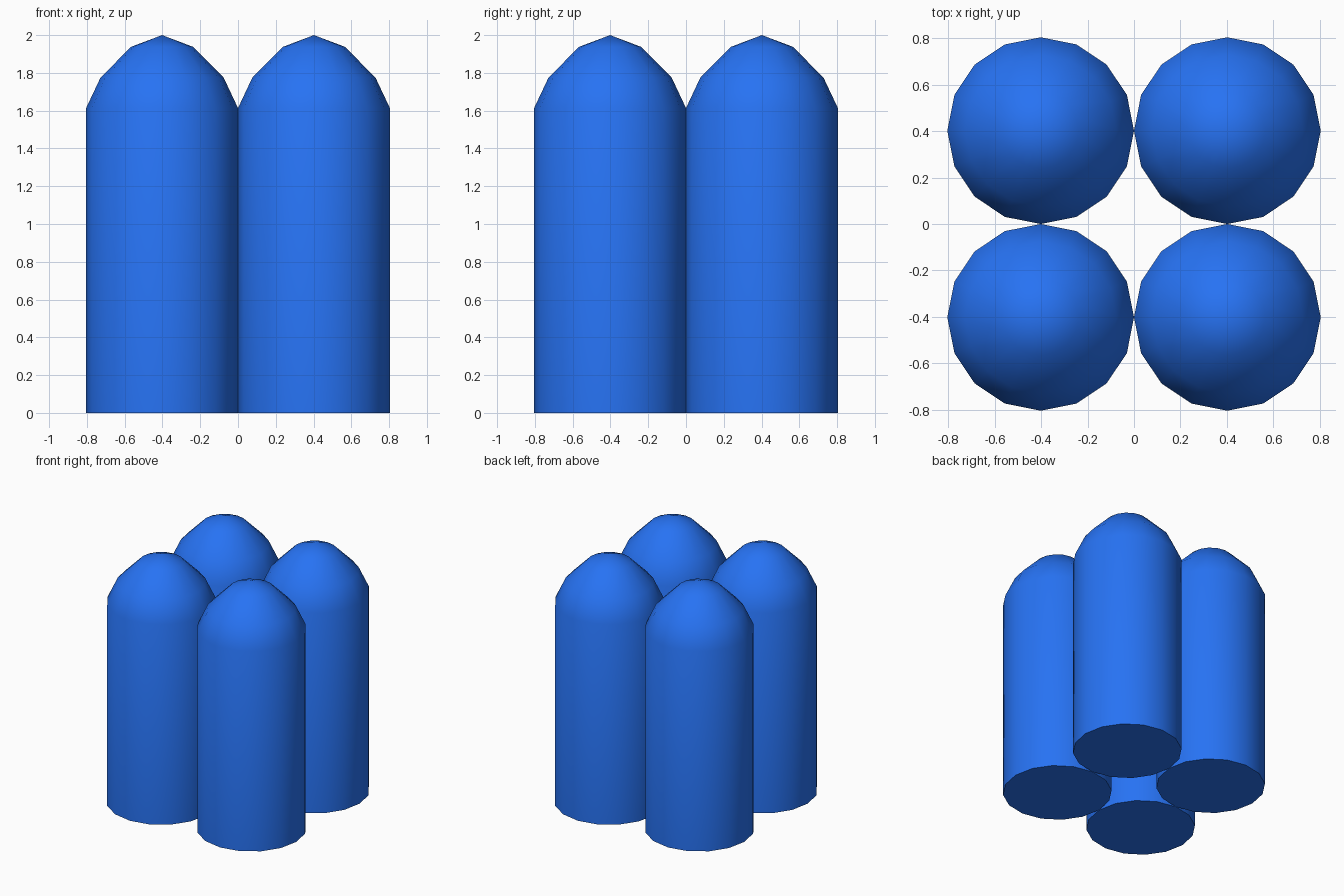
import bpy, bmesh, math

if "Cube" in bpy.data.objects:
    bpy.data.objects.remove(bpy.data.objects["Cube"])

SIDES = 16
R = 0.402
# (radius, height) from base rim to the last ring below the tip
PROFILE = [(R, 0.0), (R, 1.614), (0.326, 1.775), (0.164, 1.938)]

blue = bpy.data.materials.new("blue")
blue.diffuse_color = (0.02, 0.17, 0.9, 1)
blue.use_nodes = True
blue.node_tree.nodes["Principled BSDF"].inputs["Base Color"].default_value = blue.diffuse_color


def rounded_post(name, cx, cy):
    bm = bmesh.new()
    # Stacked rings
    rings = [[bm.verts.new((r * math.cos(2 * math.pi * i / SIDES),
                            r * math.sin(2 * math.pi * i / SIDES), z))
              for i in range(SIDES)] for r, z in PROFILE]
    for low, high in zip(rings, rings[1:]):
        for i in range(SIDES):
            j = (i + 1) % SIDES
            bm.faces.new((low[i], low[j], high[j], high[i]))
    # Domed tip and flat base
    tip = bm.verts.new((0, 0, 2.0))
    for i in range(SIDES):
        bm.faces.new((rings[-1][i], rings[-1][(i + 1) % SIDES], tip))
    bm.faces.new(rings[0][::-1])
    mesh = bpy.data.meshes.new(name)
    bm.to_mesh(mesh)
    bm.free()
    mesh.materials.append(blue)
    obj = bpy.data.objects.new(name, mesh)
    obj.location = (cx, cy, 0)
    bpy.context.collection.objects.link(obj)
    bpy.ops.object.select_all(action='DESELECT')
    obj.select_set(True)
    bpy.context.view_layer.objects.active = obj
    bpy.ops.object.shade_smooth_by_angle(angle=math.radians(40))


# Two-by-two cluster of touching posts
for side, x in (("left", -R), ("right", R)):
    for end, y in (("front", -R), ("back", R)):
        rounded_post(f"{end}_{side}_post", x, y)
